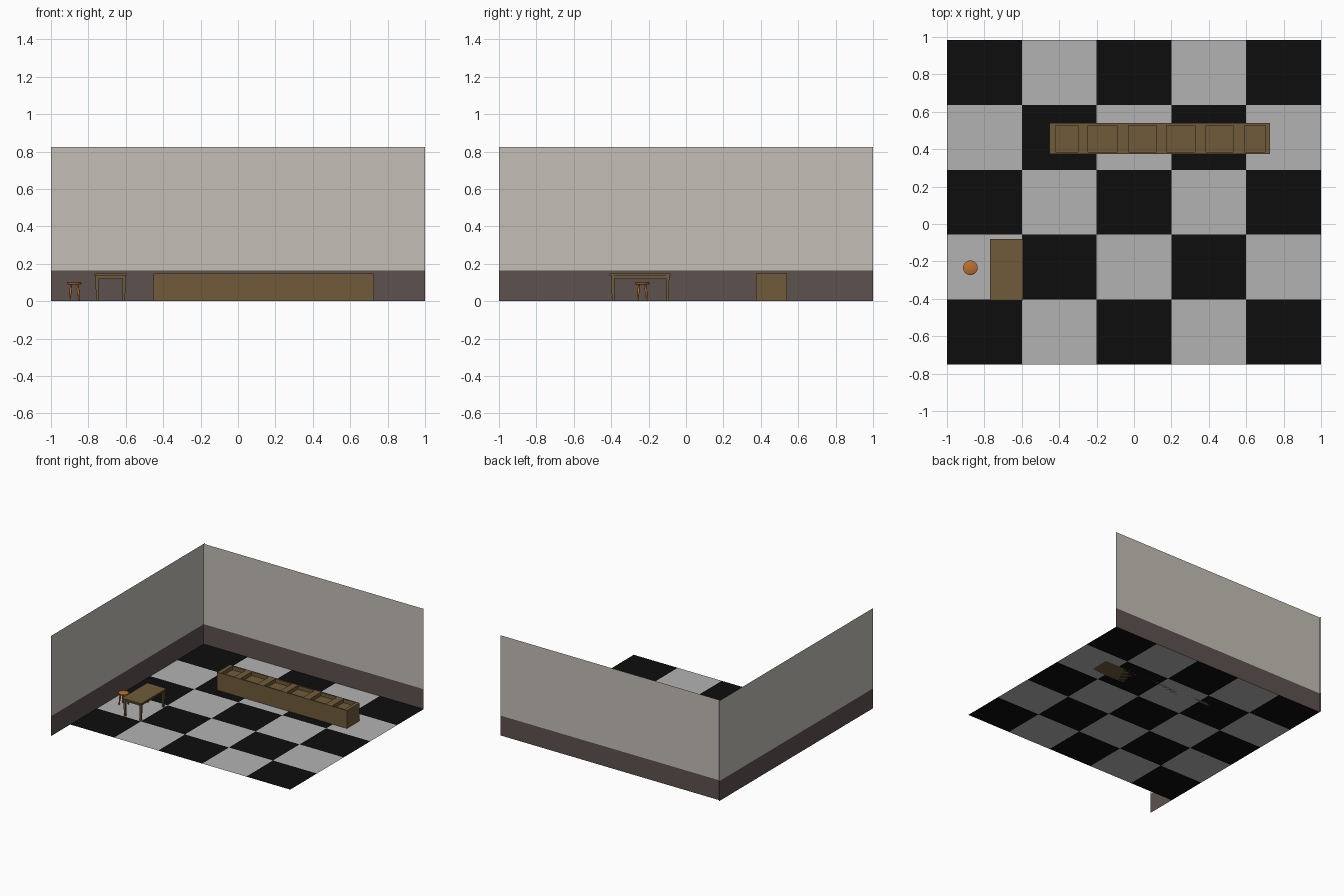
import bpy, bmesh, math
from mathutils import Vector, Matrix

if "Cube" in bpy.data.objects:
    bpy.data.objects.remove(bpy.data.objects["Cube"])


def material(name, rgb):
    m = bpy.data.materials.new(name)
    m.diffuse_color = (*rgb, 1)
    m.use_nodes = True
    m.node_tree.nodes["Principled BSDF"].inputs["Base Color"].default_value = m.diffuse_color
    return m


BLACK = material("black_tile", (0.004, 0.004, 0.004))
PALE = material("pale_tile", (0.45, 0.45, 0.45))
PLASTER = material("plaster", (0.55, 0.52, 0.47))
DADO = material("dado", (0.11, 0.085, 0.078))
WOOD = material("brown_wood", (0.16, 0.105, 0.042))
ORANGE = material("orange_wood", (0.50, 0.16, 0.03))


def finish(name, bm, *mats):
    me = bpy.data.meshes.new(name)
    bm.to_mesh(me)
    bm.free()
    ob = bpy.data.objects.new(name, me)
    bpy.context.collection.objects.link(ob)
    for m in mats:
        me.materials.append(m)
    return ob


def sheet(name, origin, u, v, mat):
    bm = bmesh.new()
    o, u, v = Vector(origin), Vector(u), Vector(v)
    bm.faces.new([bm.verts.new(p) for p in (o, o + u, o + u + v, o + v)])
    return finish(name, bm, mat)


def box(name, x, y, z, mat):
    bm = bmesh.new()
    bmesh.ops.create_cube(bm, size=1)
    for v in bm.verts:
        v.co = [lo + (c + 0.5) * (hi - lo) for c, (lo, hi) in zip(v.co, (x, y, z))]
    return finish(name, bm, mat)


def turned(name, profile, mat, sides, bottom, top):
    """Round part with (radius, fraction) rings between two points."""
    bm = bmesh.new()
    a, b = Vector(bottom), Vector(top)
    rings = []
    for r, t in profile:
        c = a.lerp(b, t)
        rings.append([bm.verts.new(c + Vector((r * math.cos(k * math.tau / sides),
                                               r * math.sin(k * math.tau / sides), 0)))
                      for k in range(sides)])
    for p, q in zip(rings, rings[1:]):
        for k in range(sides):
            n = (k + 1) % sides
            bm.faces.new((p[k], p[n], q[n], q[k]))
    bm.faces.new(rings[0][::-1])
    bm.faces.new(rings[-1])
    ob = finish(name, bm, mat)
    bpy.context.view_layer.objects.active = ob
    ob.select_set(True)
    bpy.ops.object.shade_smooth_by_angle(angle=math.radians(40))
    ob.select_set(False)
    return ob


# Chequered floor
FRONT, BACK = -0.75, 0.983
bm = bmesh.new()
bmesh.ops.create_grid(bm, x_segments=5, y_segments=5, size=1)
for f in bm.faces:
    c = f.calc_center_median()
    f.material_index = (round((c.x + 0.8) / 0.4) + round((c.y + 0.8) / 0.4)) % 2
for v in bm.verts:
    v.co.y = FRONT + (v.co.y + 1) / 2 * (BACK - FRONT)
finish("floor", bm, BLACK, PALE)

# Two walls, each with a dark lower band
for label, mat, z0, z1 in (("lower", DADO, 0, 0.163), ("upper", PLASTER, 0.163, 0.823)):
    sheet("back_wall_" + label, (-1, BACK, z0), (2, 0, 0), (0, 0, z1 - z0), mat)
    sheet("left_wall_" + label, (-1, -1, z0), (0, 2, 0), (0, 0, z1 - z0), mat)

# Long counter with six recessed trays
xs = [-0.452, -0.42, -0.30, -0.245, -0.09, -0.03, 0.12, 0.175, 0.325, 0.385, 0.53, 0.59, 0.70, 0.728]
ys = [0.374, 0.385, 0.527, 0.54]
bm = bmesh.new()
grid = [[bm.verts.new((x, y, 0.147)) for y in ys] for x in xs]
trays = []
for i in range(len(xs) - 1):
    for j in range(3):
        f = bm.faces.new((grid[i][j], grid[i + 1][j], grid[i + 1][j + 1], grid[i][j + 1]))
        if i % 2 and j == 1:
            trays.append(f)
rim = [e for e in bm.edges if e.is_boundary]
skirt = bmesh.ops.extrude_edge_only(bm, edges=rim)["geom"]
for v in skirt:
    if isinstance(v, bmesh.types.BMVert):
        v.co.z = 0
bmesh.ops.contextual_create(bm, geom=[e for e in skirt if isinstance(e, bmesh.types.BMEdge)])
for f in bmesh.ops.extrude_discrete_faces(bm, faces=trays)["faces"]:
    for v in f.verts:
        v.co.z -= 0.03
bmesh.ops.recalc_face_normals(bm, faces=bm.faces)
finish("counter", bm, WOOD)

# Table: top, aprons and tapered legs
X0, X1, Y0, Y1 = -0.769, -0.594, -0.408, -0.08
box("table_top", (X0, X1), (Y0, Y1), (0.138, 0.149), WOOD)
for n, x in (("left", X0 + 0.012), ("right", X1 - 0.02)):
    box(n + "_apron", (x, x + 0.008), (Y0 + 0.02, Y1 - 0.02), (0.122, 0.138), WOOD)
for n, y in (("front", Y0 + 0.012), ("back", Y1 - 0.02)):
    box(n + "_apron", (X0 + 0.02, X1 - 0.02), (y, y + 0.008), (0.122, 0.138), WOOD)
for nx, x in (("left", X0 + 0.016), ("right", X1 - 0.016)):
    for ny, y in (("front", Y0 + 0.018), ("back", Y1 - 0.018)):
        leg = box(f"table_{ny}_{nx}_leg", (x - 0.009, x + 0.009), (y - 0.009, y + 0.009), (0, 0.138), WOOD)
        for v in leg.data.vertices:
            if v.co.z < 0.01:
                v.co.x += (x - v.co.x) * 0.3
                v.co.y += (y - v.co.y) * 0.3

# Stool: round seat, splayed turned legs and rungs
CX, CY = -0.875, -0.234
turned("stool_seat", [(0.035, 0), (0.039, 0.25), (0.039, 0.75), (0.035, 1)], ORANGE, 24,
       (CX, CY, 0.09), (CX, CY, 0.102))
leg_profile = [(0.004, 0), (0.006, 0.15), (0.004, 0.25), (0.0065, 0.5), (0.007, 0.7), (0.0045, 0.85), (0.006, 1)]
for nx, sx in (("left", -1), ("right", 1)):
    for ny, sy in (("front", -1), ("back", 1)):
        turned(f"stool_{ny}_{nx}_leg", leg_profile, ORANGE, 10,
               (CX + sx * 0.025, CY + sy * 0.025, 0), (CX + sx * 0.017, CY + sy * 0.017, 0.092))
